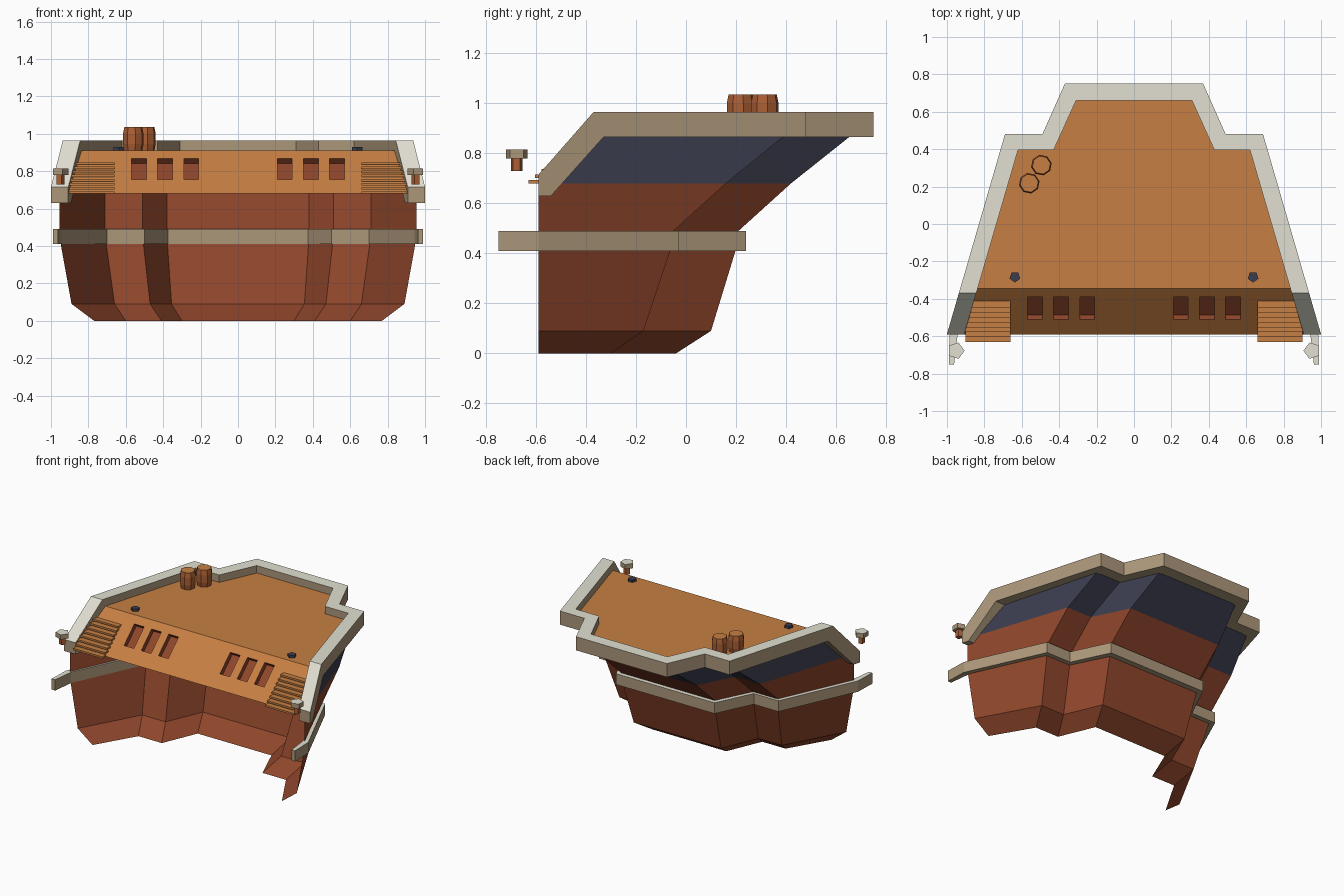
import bpy, bmesh, math
from mathutils import Vector

if "Cube" in bpy.data.objects:
    bpy.data.objects.remove(bpy.data.objects["Cube"])


def mat(name, rgb):
    m = bpy.data.materials.new(name)
    lin = [((c / 255 + 0.055) / 1.055) ** 2.4 if c > 10 else c / 3295 for c in rgb]
    m.diffuse_color = (*lin, 1)
    m.use_nodes = True
    m.node_tree.nodes["Principled BSDF"].inputs["Base Color"].default_value = m.diffuse_color
    return m


HULL = mat("red brown wood", (143, 70, 43))
NAVY = mat("dark navy", (60, 61, 78))
DECK = mat("orange wood", (198, 127, 67))
PALE = mat("pale grey", (226, 224, 210))
TAN = mat("tan trim", (172, 151, 122))
BARREL = mat("barrel brown", (170, 94, 52))


def finish(name, bm, mats, rule=None, fix=True):
    bmesh.ops.remove_doubles(bm, verts=bm.verts, dist=0.0005)
    if fix:
        bmesh.ops.recalc_face_normals(bm, faces=bm.faces)
    bm.normal_update()
    me = bpy.data.meshes.new(name)
    if rule:
        for f in bm.faces:
            f.material_index = rule(f)
    bm.to_mesh(me)
    bm.free()
    for m in mats:
        me.materials.append(m)
    ob = bpy.data.objects.new(name, me)
    bpy.context.collection.objects.link(ob)
    return ob


def both_sides(half):
    """Extend a right-hand path with its mirror image."""
    return half + [(-p[0], *p[1:]) for p in reversed(half)]


def loft(bm, rows, close=False):
    vs = [[bm.verts.new(p) for p in r] for r in rows]
    n = len(vs)
    for i in range(n if close else n - 1):
        a, b = vs[i], vs[(i + 1) % n]
        for j in range(len(a) - 1):
            bm.faces.new((a[j], a[j + 1], b[j + 1], b[j]))
    return vs


def rail(name, edges):
    """Four half paths (outer top, inner top, inner bottom, outer bottom) make a solid rail."""
    bm = bmesh.new()
    vs = loft(bm, [both_sides(e) for e in edges], close=True)
    bm.faces.new([r[0] for r in vs])
    bm.faces.new([r[-1] for r in vs])
    finish(name, bm, [TAN, PALE], lambda f: int(f.normal.z > 0.3))


def prism(name, x, y, radii, mats, sides, turn=0.0, rule=None):
    """Stack of (z, radius) rings, capped."""
    bm = bmesh.new()
    rows = []
    for z, r in radii:
        a = [turn + 2 * math.pi * i / sides for i in range(sides + 1)]
        rows.append([(x + r * math.cos(t), y + r * math.sin(t), z) for t in a])
    vs = loft(bm, rows)
    bm.faces.new(vs[0][:-1])
    bm.faces.new(vs[-1][:-1])
    finish(name, bm, mats, rule)


# Hull: open shell, each level gives side front, side rear, notch, stern corner
levels = [
    (0.00, (0.77, -0.59), (0.60, -0.30), (0.41, -0.30), (0.30, -0.04)),
    (0.09, (0.89, -0.59), (0.66, -0.17), (0.47, -0.17), (0.355, 0.10)),
    (0.45, (0.955, -0.59), (0.71, -0.05), (0.51, -0.05), (0.38, 0.21)),
    (0.49, (0.955, -0.59), (0.71, -0.05), (0.51, -0.05), (0.38, 0.21)),
    (0.68, (0.955, -0.59), (0.71, 0.16), (0.51, 0.16), (0.38, 0.42)),
    (0.875, (0.86, -0.38), (0.65, 0.40), (0.45, 0.40), (0.33, 0.665)),
]
bm = bmesh.new()
loft(bm, [both_sides([(x, y, z) for x, y in pts]) for z, *pts in levels])
finish("hull", bm, [HULL, NAVY], lambda f: int(f.calc_center_median().z > 0.68))


# Upper rail, dipping down along the sides at the front
def outer_x(y):
    return 0.69 + (0.48 - y) * 0.29


def inner_x(y):
    return 0.62 + (0.395 - y) * 0.292


out_tail = [(0.69, 0.48), (0.49, 0.48), (0.37, 0.75)]
in_tail = [(0.62, 0.395), (0.43, 0.395), (0.31, 0.66)]
top_front = [(-0.59, 0.715), (-0.565, 0.743), (-0.37, 0.965)]
low_front = [(-0.59, 0.63), (-0.54, 0.63), (-0.33, 0.865)]


def rail_edge(fx, front, tail, z):
    return [(fx(y), y, h) for y, h in front] + [(x, y, z) for x, y in tail]


rail("upper_rail", [rail_edge(outer_x, top_front, out_tail, 0.965),
                    rail_edge(inner_x, top_front, in_tail, 0.965),
                    rail_edge(inner_x, low_front, in_tail, 0.865),
                    rail_edge(outer_x, low_front, out_tail, 0.865)])

# Waist rail with prongs reaching past the open front
w_out = [(0.99, -0.75), (0.985, -0.59), (0.73, -0.03), (0.53, -0.03), (0.40, 0.24)]
w_in = [(0.962, -0.75), (0.943, -0.59), (0.70, -0.065), (0.50, -0.065), (0.373, 0.198)]
rail("waist_rail", [[(x, y, z) for x, y in p]
                    for p, z in ((w_out, 0.49), (w_in, 0.49), (w_in, 0.41), (w_out, 0.41))])

# Deck
bm = bmesh.new()
half = [(0.84, -0.345, 0.91)] + [(x, y, 0.91) for x, y in in_tail]
bm.faces.new([bm.verts.new(p) for p in both_sides(half)])
finish("deck", bm, [DECK])
for f in bpy.data.objects["deck"].data.polygons:
    if f.normal.z < 0:
        bpy.data.objects["deck"].data.flip_normals()
        break

# Sloped front bulkhead with recessed windows
TOP, LOW = -0.345, -0.59


def slope(x, y):
    return Vector((x, y, 0.91 + (y - TOP) * 0.23 / (TOP - LOW)))


inward = Vector((0, 0.68, -0.73)) * 0.035
pos = [0.21, 0.29, 0.35, 0.43, 0.49, 0.57]
xs = [-p for p in reversed(pos)] + pos
ys = [LOW, -0.51, -0.39, TOP]
bm = bmesh.new()


def quad(pts, index):
    f = bm.faces.new([bm.verts.new(p) for p in pts])
    f.material_index = index


for j in range(3):
    y0, y1 = ys[j], ys[j + 1]
    for i in range(-1, 12):
        l0, l1 = (xs[i],) * 2 if i >= 0 else (-inner_x(y0) - 0.01, -inner_x(y1) - 0.01)
        r0, r1 = (xs[i + 1],) * 2 if i < 11 else (inner_x(y0) + 0.01, inner_x(y1) + 0.01)
        c = [slope(l0, y0), slope(r0, y0), slope(r1, y1), slope(l1, y1)]
        if j == 1 and i in (0, 2, 4, 6, 8, 10):
            d = [p + inward for p in c]
            quad(d, 1)
            for k in range(4):
                n = (k + 1) % 4
                quad([c[k], c[n], d[n], d[k]], 1)
        else:
            quad(c, 0)
finish("front_bulkhead", bm, [DECK, HULL], fix=False)

# Stairs, lanterns and deck fittings on both sides
for side, s in (("left", -1), ("right", 1)):
    bm = bmesh.new()
    for i in range(8):
        t = i / 7
        r = bmesh.ops.create_cube(bm, size=1)
        for v in r["verts"]:
            v.co = Vector((s * 0.78 + v.co.x * 0.24,
                           -0.43 - 0.18 * t + v.co.y * 0.04,
                           0.841 - 0.155 * t + v.co.z * 0.013))
    finish(side + "_stairs", bm, [DECK])
    a = math.pi / 2 + s * 0.3
    prism(side + "_lantern_post", s * 0.952, -0.677, [(0.73, 0.024), (0.78, 0.024)], [BARREL], 5, a)
    prism(side + "_lantern_cap", s * 0.952, -0.677, [(0.78, 0.046), (0.815, 0.046)],
          [TAN, PALE], 5, a, lambda f: int(f.normal.z > 0.3))
    prism(side + "_deck_fitting", s * 0.637, -0.283, [(0.91, 0.03), (0.928, 0.03)], [NAVY], 5, -math.pi / 2)

# Barrels
for n, (x, y) in enumerate([(-0.495, 0.315), (-0.56, 0.218)]):
    prism("barrel_%d" % (n + 1), x, y, [(0.91, 0.049), (0.945, 0.056), (1.0, 0.056), (1.035, 0.049)],
          [BARREL, DECK], 8, 0.2, lambda f: int(f.normal.z > 0.8))
